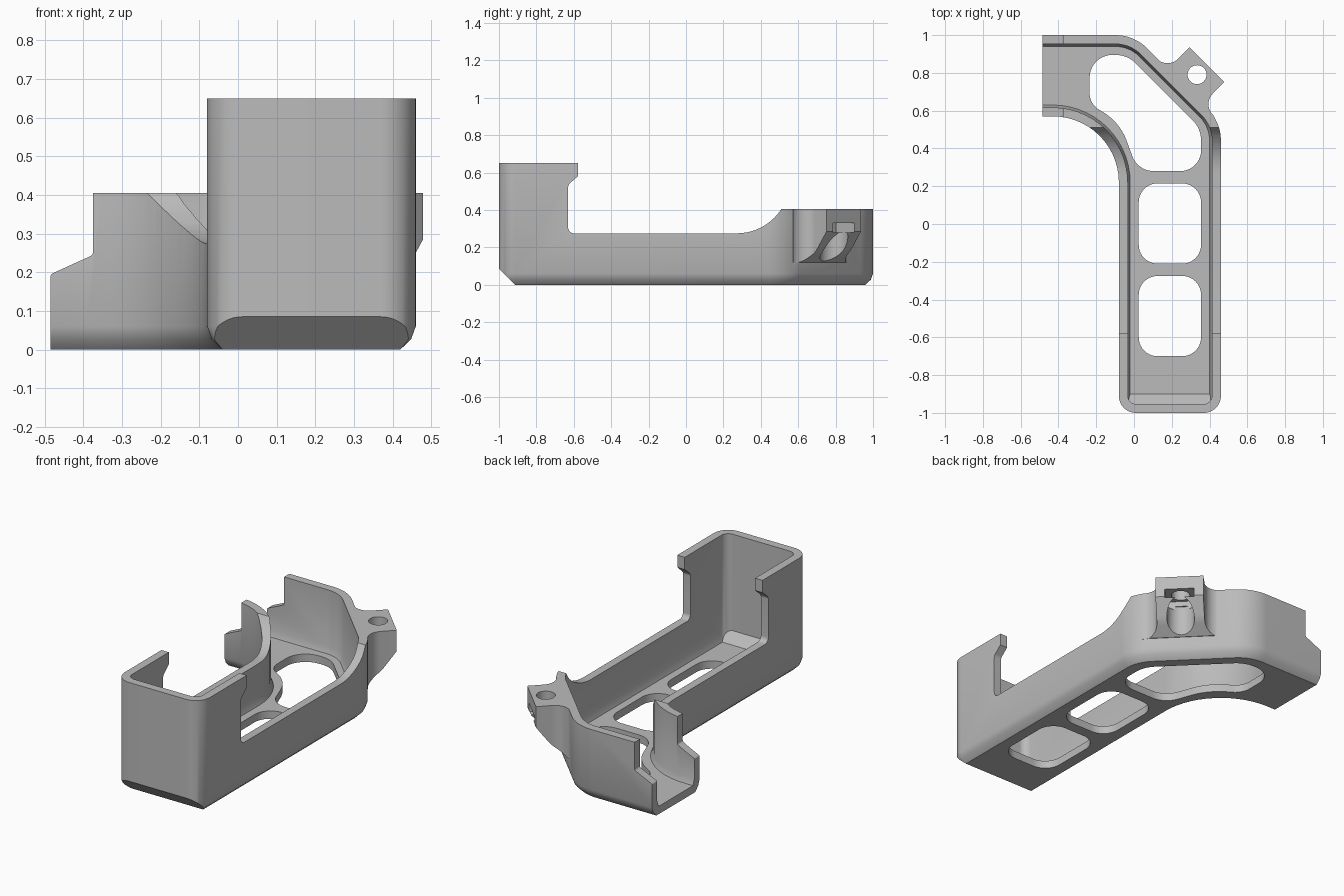
import bpy, bmesh, math
from mathutils import Vector

cube = bpy.data.objects.get("Cube")
if cube:
    bpy.data.objects.remove(cube, do_unlink=True)

grey = bpy.data.materials.new("plain_grey")
grey.use_nodes = True
colour = (0.5, 0.5, 0.5, 1)
grey.diffuse_color = colour
grey.node_tree.nodes["Principled BSDF"].inputs["Base Color"].default_value = colour

# Directions in which a flat profile can be extruded
S = math.sqrt(0.5)
def plan(a, b, h): return (a, b, h)
def side(a, b, h): return (h, a, b)
def front(a, b, h): return (a, h, b)
def slant(a, b, h): return ((a + b) * S, (b - a) * S, h)
def slant_side(a, b, h): return slant(h, a, b)


def rounded(corners, inset=0.0, seg=10):
    """Counter-clockwise outline from (x, y, radius) corners, moved inwards."""
    out = []
    for i, c in enumerate(corners):
        p = Vector(c[:2])
        r = c[2] if len(c) > 2 else 0
        d0 = (p - Vector(corners[i - 1][:2])).normalized()
        d1 = (Vector(corners[(i + 1) % len(corners)][:2]) - p).normalized()
        n0, n1 = Vector((-d0.y, d0.x)), Vector((-d1.y, d1.x))
        p = p + (n0 + n1) * (inset / (1 + n0.dot(n1)))
        if r == 0:
            out.append(p)
            continue
        turn = math.atan2(d0.x * d1.y - d0.y * d1.x, d0.dot(d1))
        sign = math.copysign(1, turn)
        r = max(r - inset * sign, 0.01)
        start = p - d0 * (r * math.tan(abs(turn) / 2))
        for k in range(seg + 1):
            a = turn * k / seg
            out.append(start + n0 * (sign * r * (1 - math.cos(a)))
                       + d0 * (r * math.sin(abs(a))))
    return out


def loft(name, rings, to=plan):
    """Solid through a list of (outline, height) rings."""
    bm = bmesh.new()
    loops = [[bm.verts.new(to(p[0], p[1], h)) for p in pts] for pts, h in rings]
    bm.faces.new(loops[0])
    bm.faces.new(loops[-1])
    n = len(loops[0])
    for lo, hi in zip(loops, loops[1:]):
        for i in range(n):
            j = (i + 1) % n
            bm.faces.new((lo[i], lo[j], hi[j], hi[i]))
    bmesh.ops.recalc_face_normals(bm, faces=bm.faces)
    mesh = bpy.data.meshes.new(name)
    bm.to_mesh(mesh)
    bm.free()
    mesh.materials.append(grey)
    ob = bpy.data.objects.new(name, mesh)
    bpy.context.collection.objects.link(ob)
    return ob


def prism(name, corners, low, high, to=plan, seg=10):
    pts = rounded(corners, seg=seg)
    return loft(name, [(pts, low), (pts, high)], to)


def combine(target, tool, operation):
    mod = target.modifiers.new(operation.lower(), "BOOLEAN")
    mod.operation = operation
    mod.solver = "EXACT"
    mod.object = tool
    bpy.context.view_layer.objects.active = target
    bpy.ops.object.modifier_apply(modifier=mod.name)
    bpy.data.objects.remove(tool, do_unlink=True)


def circle(u, v, r, n=40):
    return [(u + r * math.cos(2 * math.pi * k / n),
             v + r * math.sin(2 * math.pi * k / n)) for k in range(n)]


# Bent tray: solid outline with a softened bottom edge
outline = [(-0.08, -1, 0.09), (0.46, -1, 0.09), (0.46, 0.54, 0.24), (0, 1, 0.24),
           (-0.6, 1), (-0.6, 0.57), (-0.08, 0.57, 0.35)]
def ring(inset, z): return (rounded(outline, inset, 14), z)
tray = loft("bent_tray", [ring(0.04, 0), ring(0.012, 0.027), ring(0, 0.06), ring(0, 0.8)])

# Side silhouette: tall front with a hooked lip, low middle, raised back
combine(tray, prism("side_shape", [
    (-0.915, 0), (1.1, 0), (1.1, 0.405), (0.51, 0.405), (0.425, 0.275, 0.285),
    (-0.63, 0.275, 0.03), (-0.63, 0.535, 0.03), (-0.578, 0.58), (-0.578, 0.65),
    (-1.1, 0.65), (-1.1, 0.185)], -1, 1, side), "INTERSECT")

# Front silhouette: stepped open end
combine(tray, prism("end_shape", [
    (-0.485, -0.1), (0.6, -0.1), (0.6, 1), (-0.375, 1), (-0.375, 0.245, 0.012),
    (-0.485, 0.195, 0.01)], -1.2, 1.2, front, 4), "INTERSECT")

# Screw lug on the slanted wall, tapering down to the wall
mid = -0.323
lug = prism("screw_lug", [
    (mid - 0.215, 0.675), (mid + 0.215, 0.675), (mid + 0.215, 0.704),
    (mid + 0.13, 0.704, 0.08), (mid + 0.13, 0.87), (mid - 0.13, 0.87),
    (mid - 0.13, 0.704, 0.08), (mid - 0.215, 0.704)], 0.08, 0.405, slant)
combine(lug, prism("lug_taper", [
    (0.6, 0.12), (0.71, 0.12), (0.79, 0.18, 0.2), (0.87, 0.285), (0.9, 0.325),
    (0.9, 0.6), (0.6, 0.6)], -1, 1, slant_side), "INTERSECT")
combine(tray, lug, "UNION")

# Hollow inside with a small step at the floor
combine(tray, loft("hollow", [ring(0.06, 0.045), ring(0.047, 0.08), ring(0.047, 1)]),
        "DIFFERENCE")

# Sloped inner front edge
combine(tray, prism("inner_slope", [(-0.97, 0.06), (-0.9, 0.03), (-0.9, 0.045),
                                    (-0.955, 0.1), (-0.97, 0.1)], -0.04, 0.42, side), "UNION")

# Floor openings
for low, high in ((-0.70, -0.275), (-0.21, 0.215)):
    combine(tray, prism("opening", [(0.025, low, 0.1), (0.355, low, 0.1),
                                    (0.355, high, 0.1), (0.025, high, 0.1)],
                        -0.1, 0.2), "DIFFERENCE")
combine(tray, prism("bent_opening", [
    (0.02, 0.28, 0.12), (0.355, 0.28, 0.11), (0.355, 0.505, 0.15), (-0.035, 0.895, 0.15),
    (-0.235, 0.895, 0.12), (-0.235, 0.635, 0.1), (-0.075, 0.54, 0.3)],
    -0.1, 0.2), "DIFFERENCE")

# Screw hole, round relief under it and nut slot
hole = circle(mid, 0.795, 0.05)
relief = circle(mid, 0.795, 0.075)
combine(tray, loft("screw_hole", [(hole, 0.1), (hole, 0.6)], slant), "DIFFERENCE")
combine(tray, loft("relief", [(relief, 0.05), (relief, 0.3)], slant), "DIFFERENCE")
combine(tray, prism("nut_slot", [(mid - 0.08, 0.73), (mid + 0.08, 0.73), (mid + 0.08, 1),
                                 (mid - 0.08, 1)], 0.28, 0.33, slant), "DIFFERENCE")

# Smooth curves, crisp edges
bpy.ops.object.select_all(action="DESELECT")
tray.select_set(True)
bpy.context.view_layer.objects.active = tray
bpy.ops.object.shade_smooth_by_angle(angle=math.radians(30))
